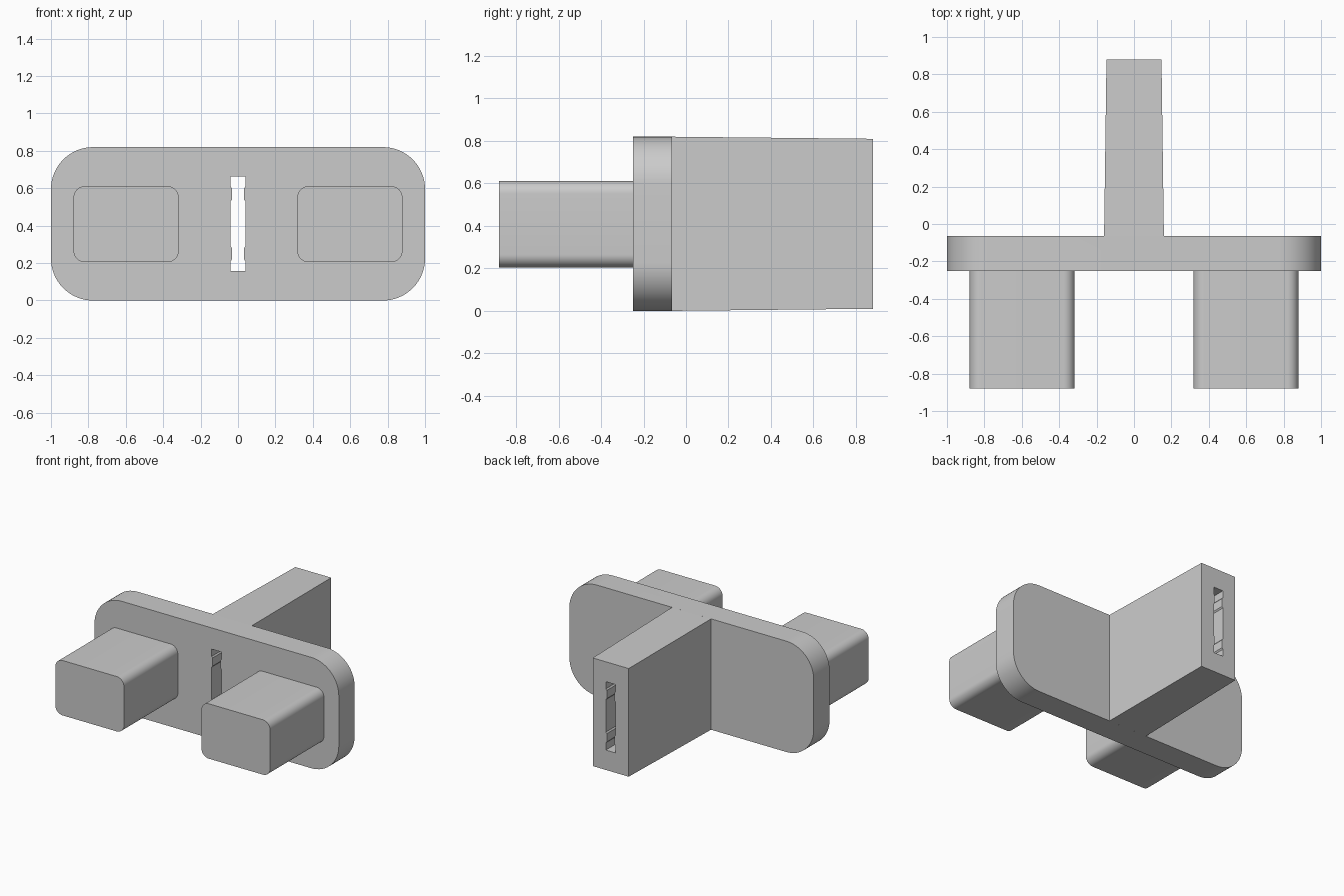
import bpy, bmesh, math

cube = bpy.data.objects.get("Cube")
if cube:
    bpy.data.objects.remove(cube, do_unlink=True)

grey = bpy.data.materials.new("light_grey")
grey.use_nodes = True
COLOUR = (0.6, 0.6, 0.6, 1)
grey.diffuse_color = COLOUR
grey.node_tree.nodes["Principled BSDF"].inputs["Base Color"].default_value = COLOUR


def rounded(cx, cz, half_w, half_h, r, steps=16):
    """Rounded rectangle outline in x and z."""
    points = []
    for q, (sx, sz) in enumerate([(1, 1), (-1, 1), (-1, -1), (1, -1)]):
        for i in range(steps + 1):
            a = math.pi / 2 * (q + i / steps)
            points.append((cx + sx * (half_w - r) + r * math.cos(a),
                           cz + sz * (half_h - r) + r * math.sin(a)))
    return points


def loft(name, front, back, y0, y1):
    """Solid between two matching outlines at y0 and y1."""
    bm = bmesh.new()
    a = [bm.verts.new((x, y0, z)) for x, z in front]
    b = [bm.verts.new((x, y1, z)) for x, z in back]
    bm.faces.new(a)
    bm.faces.new(b[::-1])
    n = len(a)
    for i in range(n):
        j = (i + 1) % n
        bm.faces.new((a[i], b[i], b[j], a[j]))
    bmesh.ops.recalc_face_normals(bm, faces=bm.faces)
    mesh = bpy.data.meshes.new(name)
    bm.to_mesh(mesh)
    bm.free()
    mesh.materials.append(grey)
    ob = bpy.data.objects.new(name, mesh)
    bpy.context.collection.objects.link(ob)
    return ob


def activate(ob):
    bpy.ops.object.select_all(action='DESELECT')
    ob.select_set(True)
    bpy.context.view_layer.objects.active = ob


def combine(ob, other, operation):
    mod = ob.modifiers.new(operation.lower(), 'BOOLEAN')
    mod.operation = operation
    mod.solver = 'EXACT'
    mod.object = other
    activate(ob)
    bpy.ops.object.modifier_apply(modifier=mod.name)
    bpy.data.objects.remove(other, do_unlink=True)


def box(half_w, z0, z1):
    return [(half_w, z0), (half_w, z1), (-half_w, z1), (-half_w, z0)]


MID = 0.41
FRONT, BACK = -0.25, -0.065

# Wide rounded plate
outline = rounded(0, MID, 1, MID, 0.225)
body = loft("plate_and_stem", outline, outline, FRONT, BACK)

# Tapered stem behind the plate
stem = loft("stem", box(0.16, 0, 0.82), box(0.147, 0.01, 0.81), BACK - 0.01, 0.88)
combine(body, stem, 'UNION')

# Slot running through plate and stem, pinched near both ends
side = [(0.04, 0.157), (0.04, 0.21), (0.032, 0.22), (0.032, 0.28), (0.04, 0.29)]
side += [(x, 2 * MID - z) for x, z in side[::-1]]
slot = side + [(-x, z) for x, z in side[::-1]]
combine(body, loft("slot_cutter", slot, slot, -0.4, 1), 'DIFFERENCE')

# Pair of rounded pegs on the front
parts = [body]
for name, s in (("left_peg", 1), ("right_peg", -1)):
    peg = rounded(s * 0.598, 0.408, 0.281, 0.203, 0.06, 10)
    parts.append(loft(name, peg, peg, -0.88, FRONT))

for ob in parts:
    activate(ob)
    bpy.ops.object.shade_smooth_by_angle(angle=math.radians(30))
